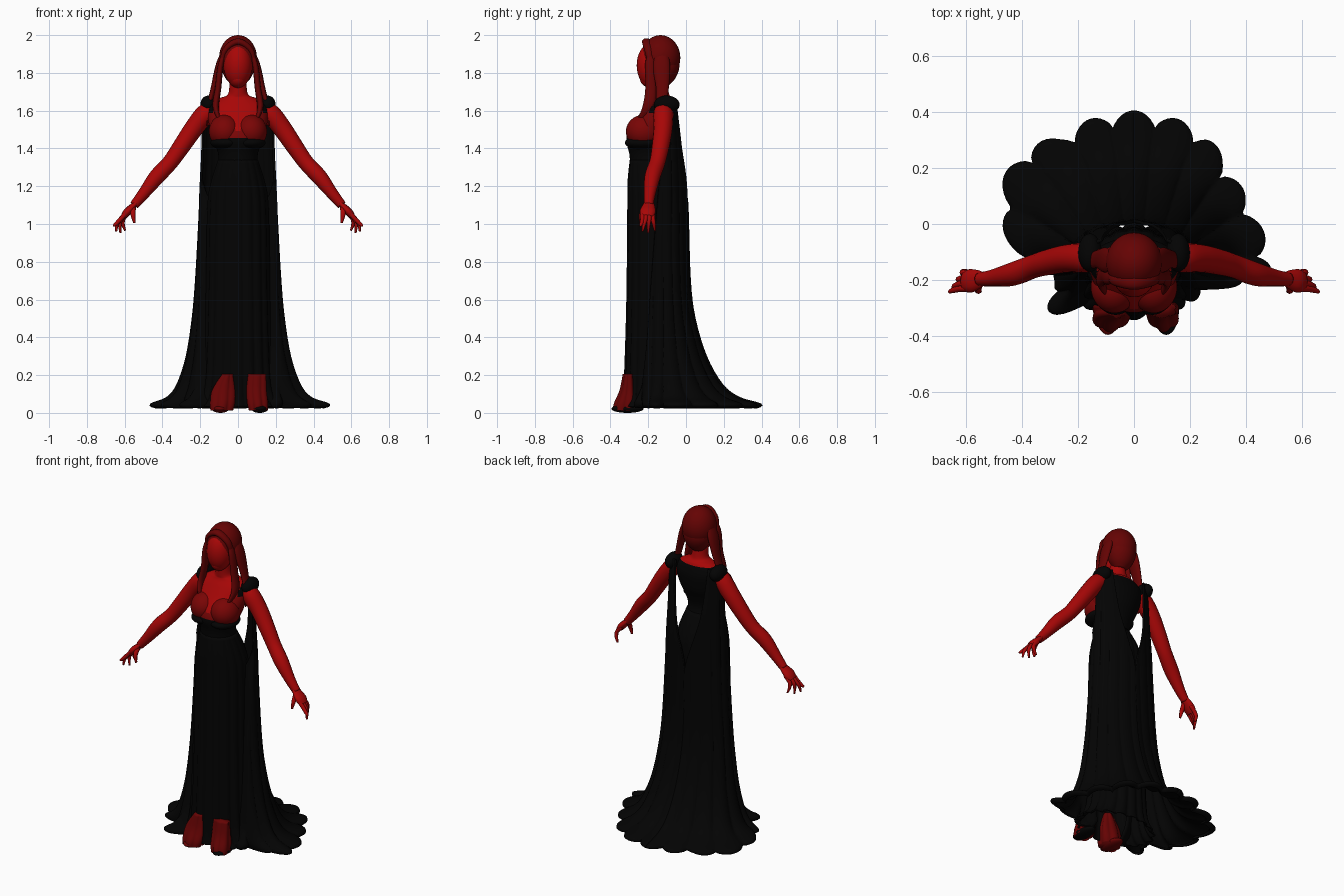
import bpy, bmesh
from math import sin, cos, pi, radians
from mathutils import Vector, Matrix

if "Cube" in bpy.data.objects:
    bpy.data.objects.remove(bpy.data.objects["Cube"], do_unlink=True)


def material(name, rgb):
    m = bpy.data.materials.new(name)
    m.use_nodes = True
    m.diffuse_color = (*rgb, 1)
    m.node_tree.nodes["Principled BSDF"].inputs["Base Color"].default_value = (*rgb, 1)
    return m


SKIN = material("bright red", (0.39, 0.002, 0.002))
HAIR = material("dark red", (0.13, 0.001, 0.001))
CUPS = material("deep red", (0.19, 0.0015, 0.0015))
CLOTH = material("black cloth", (0.001, 0.001, 0.001))


def finish(name, bm, *mats):
    bmesh.ops.recalc_face_normals(bm, faces=bm.faces)
    me = bpy.data.meshes.new(name)
    bm.to_mesh(me)
    bm.free()
    for m in mats:
        me.materials.append(m)
    ob = bpy.data.objects.new(name, me)
    bpy.context.collection.objects.link(ob)
    for p in me.polygons:
        p.use_smooth = True
    return ob


def curve(rows, k=5):
    """Smooth interpolation through tuples of numbers."""
    out = []
    for i in range(len(rows) - 1):
        a, b, c, d = (rows[max(0, min(len(rows) - 1, i + j))] for j in (-1, 0, 1, 2))
        for s in range(k):
            t = s / k
            out.append([q + (r - p) * t / 2 + (p - 2.5 * q + 2 * r - d_ / 2) * t * t
                        + (1.5 * (q - r) + (d_ - p) / 2) * t ** 3
                        for p, q, r, d_ in zip(a, b, c, d)])
    return out + [list(rows[-1])]


def skin_rows(rows, closed=True, caps=True):
    """Bridge rows of points into one surface."""
    bm = bmesh.new()
    vs = [[bm.verts.new(p) for p in row] for row in rows]
    n = len(vs[0])
    for a, b in zip(vs, vs[1:]):
        for i in range(n if closed else n - 1):
            j = (i + 1) % n
            bm.faces.new((a[i], a[j], b[j], b[i]))
    if caps:
        bm.faces.new(vs[0])
        bm.faces.new(vs[-1])
    return bm


def ring(z, cx, cy, rx, ry, n=32, folds=0, depth=0):
    pts = []
    for i in range(n):
        a = 2 * pi * i / n
        f = 1 - depth * (1 - abs(cos(folds * a / 2)))
        pts.append((cx + rx * f * sin(a), cy + ry * f * cos(a), z))
    return pts


def tube(name, path, mat, flat=1.0, n=12):
    """Tapered limb along (x, y, z, radius), optionally flattened."""
    pts = curve(path)
    rows = []
    for i, (x, y, z, r) in enumerate(pts):
        t = Vector(pts[min(i + 1, len(pts) - 1)][:3]) - Vector(pts[max(i - 1, 0)][:3])
        u = t.cross(Vector((0, 1, 0))).normalized()
        v = u.cross(t).normalized()
        rows.append([Vector((x, y, z)) + u * r * flat * cos(2 * pi * k / n)
                     + v * r * sin(2 * pi * k / n) for k in range(n)])
    return finish(name, skin_rows(rows), mat)


def ball(name, centre, size, mat):
    bm = bmesh.new()
    bmesh.ops.create_uvsphere(bm, u_segments=32, v_segments=20, radius=1,
                              matrix=Matrix.Translation(centre) @ Matrix.Diagonal((*size, 1)))
    return finish(name, bm, mat)


# torso: black bodice, deep red sides of the cups, bare chest and neck
torso_rows = curve([(1.28, -.185, .108, .108), (1.37, -.2, .105, .1), (1.44, -.2, .13, .116),
                    (1.5, -.18, .148, .12), (1.58, -.148, .16, .1), (1.63, -.135, .15, .08),
                    (1.665, -.13, .1, .062), (1.69, -.14, .052, .05), (1.78, -.15, .045, .045)], 8)
torso = finish("torso", skin_rows([ring(z, 0, cy, rx, ry, 64) for z, cy, rx, ry in torso_rows]),
               SKIN, CLOTH, CUPS)
for p in torso.data.polygons:
    c = p.center
    if c.z < 1.452 or (c.z < 1.655 and c.y > -.13) or (c.z < 1.66 and abs(c.x) > .13 and c.z > 1.59):
        p.material_index = 1
    elif c.z < 1.49 + .8 * abs(c.x) and c.z < 1.585:
        p.material_index = 2

# fluted column skirt
skirt_rows = curve([(1.34, -.195, .107, .103, .02), (1.22, -.172, .145, .138, .03),
                    (1.08, -.163, .165, .148, .04), (.6, -.162, .174, .154, .05),
                    (.2, -.165, .19, .163, .07), (.08, -.168, .22, .168, .09),
                    (.035, -.168, .265, .175, .1)], 4)
skirt = finish("skirt", skin_rows([ring(z, 0, cy, rx, ry, 144, 18, d)
                                   for z, cy, rx, ry, d in skirt_rows], caps=False), CLOTH)
skirt.modifiers.new("thickness", "SOLIDIFY").thickness = .008

# train: two shoulder drapes that join, wrap to the skirt and spread into a scalloped hem
# z, half width, back reach, front reach, inner angle, outer angle, fold depth
train_rows = curve([(1.66, .185, .08, .06, 38, 88, .01), (1.4, .19, .11, .1, 30, 88, .02),
                    (1.2, .2, .125, .12, 14, 100, .03), (1.02, .207, .13, .13, 0, 112, .04),
                    (.7, .225, .14, .15, 0, 122, .045), (.5, .243, .165, .165, 0, 126, .05),
                    (.3, .275, .225, .18, 0, 132, .06), (.15, .325, .31, .2, 0, 140, .075),
                    (.08, .38, .4, .22, 0, 148, .09), (.045, .465, .515, .25, 0, 155, .12),
                    (.03, .44, .495, .24, 0, 155, .12)], 4)
for s, side, dent_end in ((1, "left", 170), (-1, "right", 142)):
    rows = []
    for z, w, back, front, a0, a1, depth in train_rows:
        row = []
        wrap = max(0, min(1, (1.25 - z) / .15))
        flare = (depth / .12) ** 2
        for i in range(91):
            t = i / 90
            deg = a0 + (a1 - a0) * t
            a = radians(deg)
            f = 1 - depth * (1 - abs(cos(9 * a)) ** .65)
            # uneven spread of the hem lobes, with a dent towards the front
            if 35 < deg < 125:
                f -= s * (.09 - .04 * s) * flare * sin(4 * a - radians(140))
            if 98 < deg < dent_end:
                f -= .28 * flare * sin(pi * (deg - 98) / (dent_end - 98)) ** 2
            # front edge tucks in against the skirt
            tuck = wrap * max(0, (t - .92) / .08) ** 1.5
            f *= 1 - tuck * (1 - max(.15, .58 * w) / w)
            reach = back if cos(a) > 0 else front
            row.append((s * w * f * sin(a), -.12 + reach * f * cos(a), z))
        rows.append(row)
    train = finish(side + "_train", skin_rows(rows, closed=False, caps=False), CLOTH)
    mod = train.modifiers.new("thickness", "SOLIDIFY")
    mod.thickness, mod.offset = .012, 0

# head and hair
ball("face", (0, -.183, 1.84), (.075, .078, .118), SKIN)
ball("jaw", (0, -.185, 1.775), (.05, .06, .055), SKIN)
ball("hair_cap", (0, -.135, 1.88), (.1, .105, .12), HAIR)
tube("back_hair", [(0, -.115, 1.92, .06), (0, -.115, 1.84, .08), (0, -.12, 1.78, .065),
                   (0, -.125, 1.74, .035)], HAIR, 1.1, 20)
tube("hair_rim", [(-.086, -.185, 1.84, .014), (-.068, -.198, 1.92, .022), (0, -.208, 1.965, .026),
                  (.068, -.198, 1.92, .022), (.086, -.185, 1.84, .014)], HAIR, .7)

# parts that exist on both sides
for s, side in ((1, "left"), (-1, "right")):
    def limb(name, path, mat, flat=1.0, n=12):
        return tube(side + "_" + name, [(s * x, y, z, r) for x, y, z, r in path], mat, flat, n)

    # hair locks
    limb("front_lock", [(.06, -.18, 1.935, .01), (.09, -.19, 1.85, .026), (.105, -.185, 1.72, .03),
                        (.118, -.2, 1.62, .03), (.095, -.255, 1.54, .008)], HAIR, .55)
    limb("outer_lock", [(.06, -.125, 1.95, .015), (.096, -.13, 1.85, .045),
                        (.13, -.125, 1.72, .034), (.155, -.135, 1.62, .025),
                        (.165, -.16, 1.52, .006)], HAIR, .42)
    # bust cup, with a band of cloth beneath
    ball(side + "_cup", (s * .07, -.224, 1.49), (.084, .094, .088), CUPS)
    ball(side + "_underbust", (s * .066, -.222, 1.43), (.08, .102, .037), CLOTH)
    # sleeve and arm
    ball(side + "_sleeve", (s * .157, -.102, 1.632), (.042, .068, .048), CLOTH)
    limb("arm", [(.13, -.115, 1.61, .045), (.175, -.12, 1.58, .053), (.235, -.122, 1.505, .05),
                 (.3, -.135, 1.41, .046), (.36, -.152, 1.325, .042), (.43, -.178, 1.25, .042),
                 (.5, -.192, 1.16, .031), (.55, -.197, 1.1, .024)], SKIN, 1.0, 16)
    # hand
    limb("palm", [(.525, -.195, 1.13, .018), (.555, -.198, 1.095, .034),
                  (.585, -.203, 1.065, .042), (.605, -.205, 1.04, .034)], SKIN, .5)
    for name, root, tip in (("index", (.605, -.23), (.66, -.243, .99)),
                            ("middle", (.606, -.213), (.645, -.23, .96)),
                            ("ring", (.602, -.195), (.622, -.2, .952)),
                            ("little", (.594, -.175), (.597, -.165, .965))):
        x, y = root
        limb(name + "_finger", [(x - .02, y, 1.065, .012), (x + .012, y, 1.03, .012),
                                ((x + tip[0]) / 2 + .014, (y + tip[1]) / 2, 1.0, .01),
                                (*tip, .005)], SKIN, 1.0, 8)
    limb("thumb", [(.555, -.21, 1.09, .015), (.556, -.235, 1.05, .013),
                   (.548, -.24, 1.005, .006)], SKIN, 1.0, 8)
    # underskirt flap over the foot, and the shoe below
    inward = 0 if s > 0 else .022
    flap = curve([(.205, .1 - inward * 2, -.305, .053 - inward, .03),
                  (.12, .098 - inward, -.308, .058 + inward * .4, .044),
                  (.05, .104 - inward, -.318, .06 + inward * .5, .064),
                  (.012, .108 - inward, -.325, .054 + inward * .5, .062)])
    finish(side + "_underskirt_flap",
           skin_rows([ring(z, s * x, y, rx, ry, 48, 6, .15) for z, x, y, rx, ry in flap]), HAIR)
    ball(side + "_shoe", (s * (.115 - inward), -.31, .022), (.045, .085, .022),
         CLOTH if s > 0 else HAIR)
